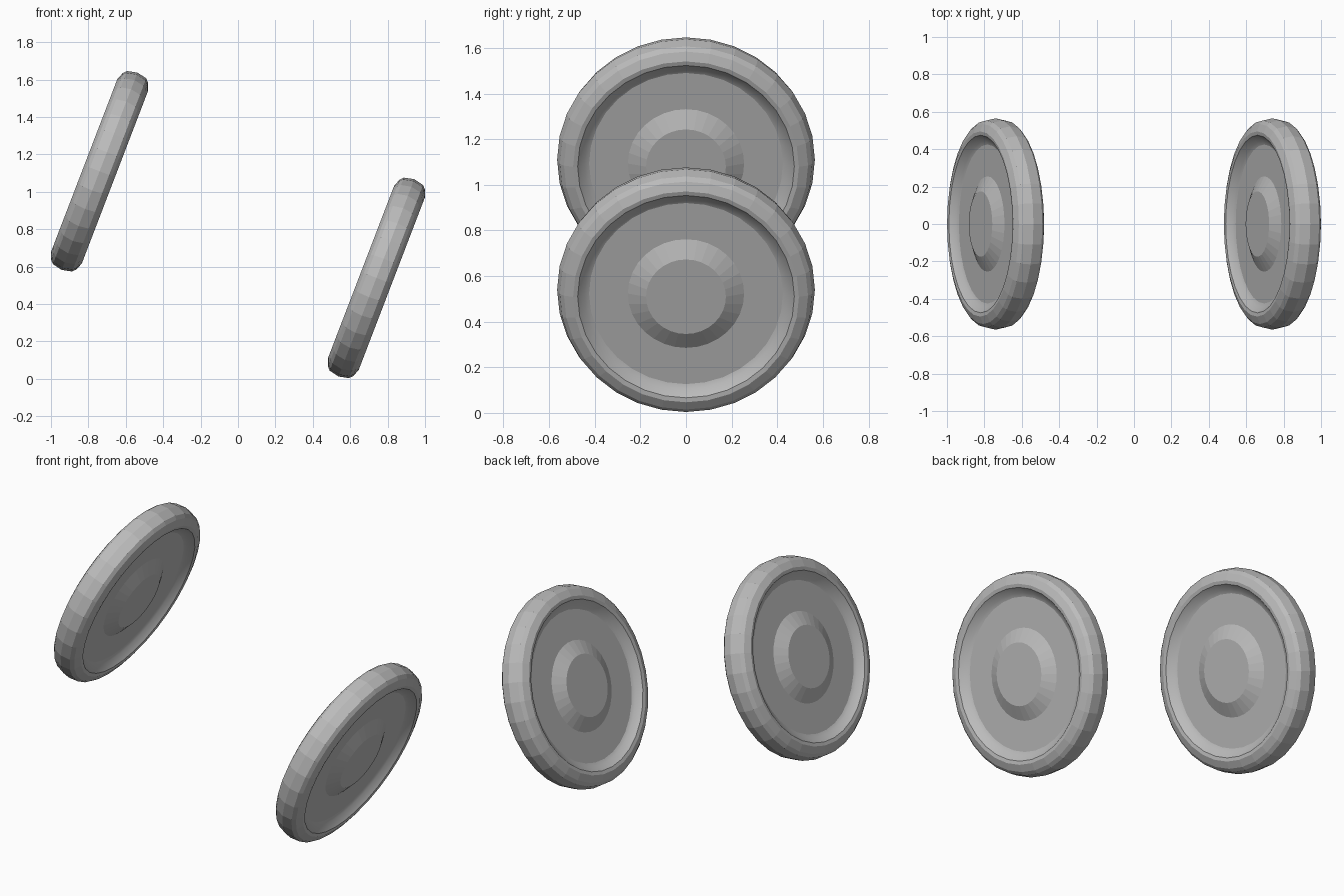
import bpy
import bmesh
import math
from mathutils import Matrix

cube = bpy.data.objects.get("Cube")
if cube:
    bpy.data.objects.remove(cube)

SEGMENTS = 32
TILT = math.radians(21)

grey = bpy.data.materials.new("mid grey")
grey.use_nodes = True
grey.diffuse_color = (0.5, 0.5, 0.5, 1)
grey.node_tree.nodes["Principled BSDF"].inputs["Base Color"].default_value = (0.5, 0.5, 0.5, 1)

# Half profile as (radius, offset along the axle), from hub cap to tread centre
HALF = [(0.175, 0.086), (0.255, 0.047), (0.425, 0.047), (0.445, 0.055),
        (0.475, 0.085), (0.495, 0.088), (0.535, 0.072), (0.553, 0.055)]
PROFILE = HALF + [(0.565, 0)] + [(r, -a) for r, a in reversed(HALF)]


def add_wheel(name, x, z):
    """Lathe the profile round the local x axis, then lean the wheel."""
    bm = bmesh.new()
    rings = []
    for radius, offset in PROFILE:
        angles = [math.tau * i / SEGMENTS for i in range(SEGMENTS)]
        rings.append([bm.verts.new((offset, radius * math.cos(t), radius * math.sin(t)))
                      for t in angles])
    for k, (a, b) in enumerate(zip(rings, rings[1:])):
        for i in range(SEGMENTS):
            j = (i + 1) % SEGMENTS
            face = bm.faces.new((a[i], a[j], b[j], b[i]))
            # the rounded dish walls are smooth, the rest faceted
            face.smooth = k in (2, 3, len(rings) - 4, len(rings) - 5)
    # hub caps
    bm.faces.new(rings[0])
    bm.faces.new(rings[-1])
    bmesh.ops.recalc_face_normals(bm, faces=bm.faces)
    mesh = bpy.data.meshes.new(name)
    bm.to_mesh(mesh)
    bm.free()
    mesh.materials.append(grey)
    wheel = bpy.data.objects.new(name, mesh)
    wheel.matrix_world = Matrix.Translation((x, 0, z)) @ Matrix.Rotation(TILT, 4, "Y")
    bpy.context.collection.objects.link(wheel)


add_wheel("left_wheel", 0.74, 0.54)
add_wheel("right_wheel", -0.74, 1.11)
